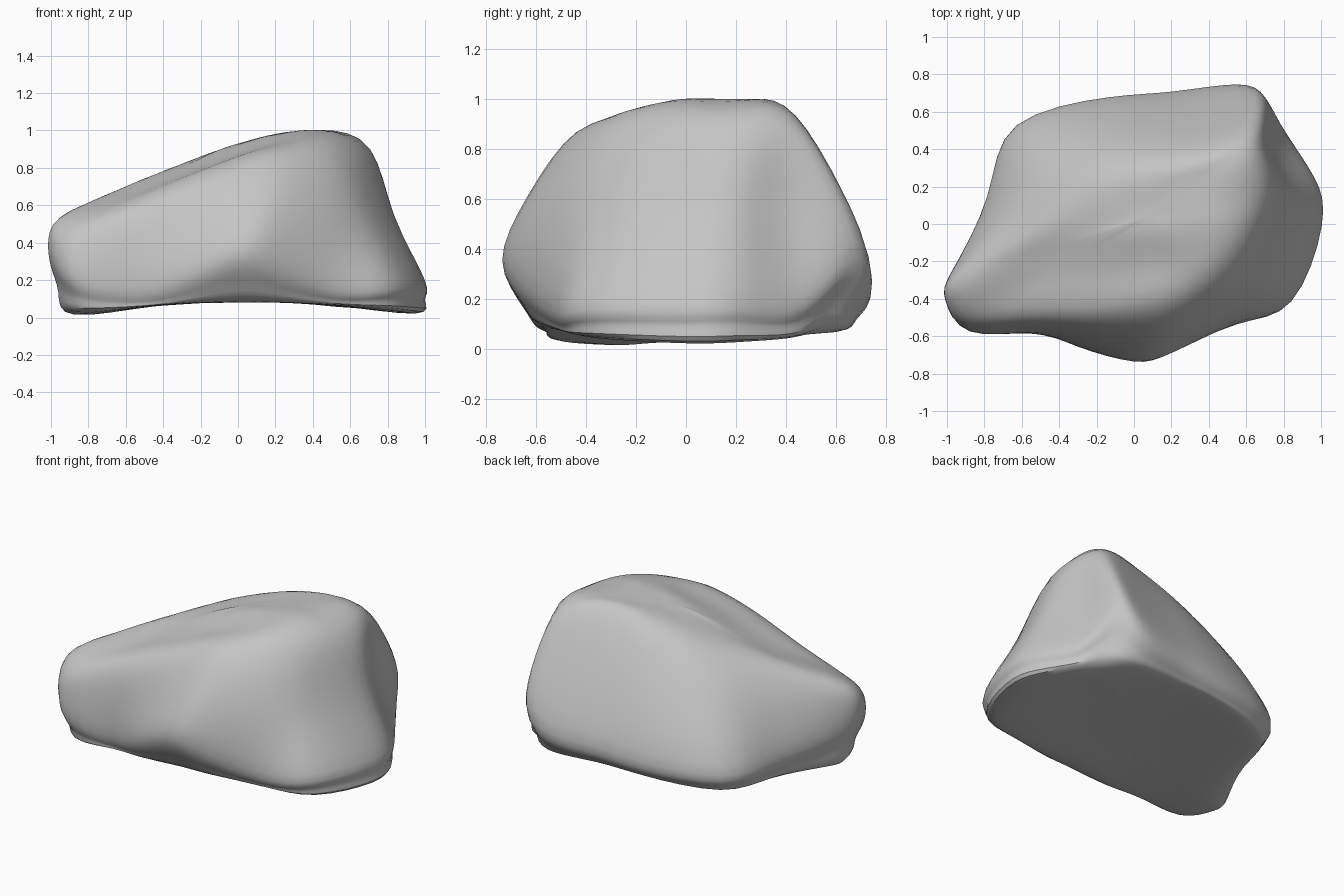
import bpy
import bmesh
from mathutils import Vector

if "Cube" in bpy.data.objects:
    bpy.data.objects.remove(bpy.data.objects["Cube"])

# Widest outline and upper rim of the boulder, paired column by column
girth = [(1, 0, .19), (.96, .25, .2), (.82, .48, .2), (.7, .68, .38),
         (.55, .75, .26), (.2, .71, .23), (-.13, .68, .2), (-.64, .53, .18),
         (-.78, .15, .18), (-.97, -.25, .25), (-.99, -.4, .27),
         (-.87, -.58, .18), (-.55, -.58, .15), (-.3, -.66, .22),
         (0, -.74, .35), (.2, -.69, .3), (.55, -.53, .18), (.84, -.42, .2)]
rim = [(.7, .1, .89), (.71, .25, .9), (.68, .37, .92), (.61, .43, .93),
       (.48, .43, .94), (.25, .38, .93), (0, .38, .84), (-.35, .3, .72),
       (-.57, .03, .69), (-.85, -.22, .59), (-.9, -.36, .56),
       (-.8, -.48, .53), (-.5, -.49, .63), (-.2, -.49, .75),
       (.1, -.45, .86), (.29, -.4, .88), (.48, -.28, .9), (.63, -.08, .9)]
girth = [Vector(p) for p in girth]
rim = [Vector(p) for p in rim]


def floor_height(x):
    return .085 * (1 - x * x) + .01 * x


def underside(point, shrink):
    # the higher the widest line, the deeper the undercut below it
    tuck = 1 - .7 * point.z
    x = point.x * shrink * (.95 if point.x > 0 else .88)
    return Vector((x, point.y * tuck * shrink, floor_height(x)))


def chamfer(point):
    tuck = 1 - .35 * point.z
    x = point.x * (.985 if point.x > 0 else .955)
    return Vector((x, point.y * tuck, point.z * .5))


def flank(low, high):
    # the left flank is slightly hollow, all others bulge
    mid = low.lerp(high, .5)
    if mid.x > .7:
        swell = .97
    elif mid.x > .2 and mid.y < 0:
        swell = 1.1
    else:
        swell = 1.06
    return Vector((mid.x * swell, mid.y * swell, mid.z))


def crest_height(x, y):
    # level summit on the left, long slope to the right, gentle fall to the front
    run = max(0, .4 - x)
    return 1 - .54 * run * run / (run + .77) - .27 * max(0, -.05 - y)


def crown(point, amount):
    top = point.lerp(Vector((.1, .05, 1)), amount)
    top.z = crest_height(top.x, top.y)
    return top


rings = [
    [underside(p, .5) for p in girth],
    [underside(p, 1) for p in girth],
    [chamfer(p) for p in girth],
    girth,
    [flank(low, high) for low, high in zip(girth, rim)],
    rim,
    [crown(p, .4) for p in rim],
    [crown(p, .75) for p in rim],
]


def loft(name, rings, bottom, top):
    """Join closed rings from bottom to top and close both ends with fans."""
    bm = bmesh.new()
    loops = [[bm.verts.new(p) for p in ring] for ring in rings]
    count = len(loops[0])
    first, last = bm.verts.new(bottom), bm.verts.new(top)
    for i in range(count):
        j = (i + 1) % count
        for a, b in zip(loops, loops[1:]):
            bm.faces.new((a[i], a[j], b[j], b[i]))
        bm.faces.new((first, loops[0][j], loops[0][i]))
        bm.faces.new((last, loops[-1][i], loops[-1][j]))
    bmesh.ops.recalc_face_normals(bm, faces=bm.faces)
    mesh = bpy.data.meshes.new(name)
    bm.to_mesh(mesh)
    bm.free()
    obj = bpy.data.objects.new(name, mesh)
    bpy.context.collection.objects.link(obj)
    return obj


boulder = loft("boulder", rings, (0, 0, floor_height(0)),
               (.1, .05, crest_height(.1, .05)))
bpy.context.view_layer.objects.active = boulder
boulder.select_set(True)

# Push the cage out so that the smoothed surface passes through the given points
smooth = boulder.modifiers.new("rounding", "SUBSURF")
smooth.levels = smooth.render_levels = 2
targets = [v.co.copy() for v in boulder.data.vertices]
for step in range(4):
    graph = bpy.context.evaluated_depsgraph_get()
    shaped = boulder.evaluated_get(graph).data
    found = [shaped.vertices[i].co.copy() for i in range(len(targets))]
    for vert, goal, now in zip(boulder.data.vertices, targets, found):
        vert.co += (goal - now) * .8
    boulder.data.update()
    boulder.update_tag()
    bpy.context.view_layer.update()
bpy.ops.object.modifier_apply(modifier=smooth.name)

stone = bpy.data.materials.new("grey stone")
stone.use_nodes = True
grey = (.56, .56, .56, 1)
stone.diffuse_color = grey
stone.node_tree.nodes["Principled BSDF"].inputs["Base Color"].default_value = grey
boulder.data.materials.append(stone)
bpy.ops.object.shade_smooth_by_angle(angle=.6)
